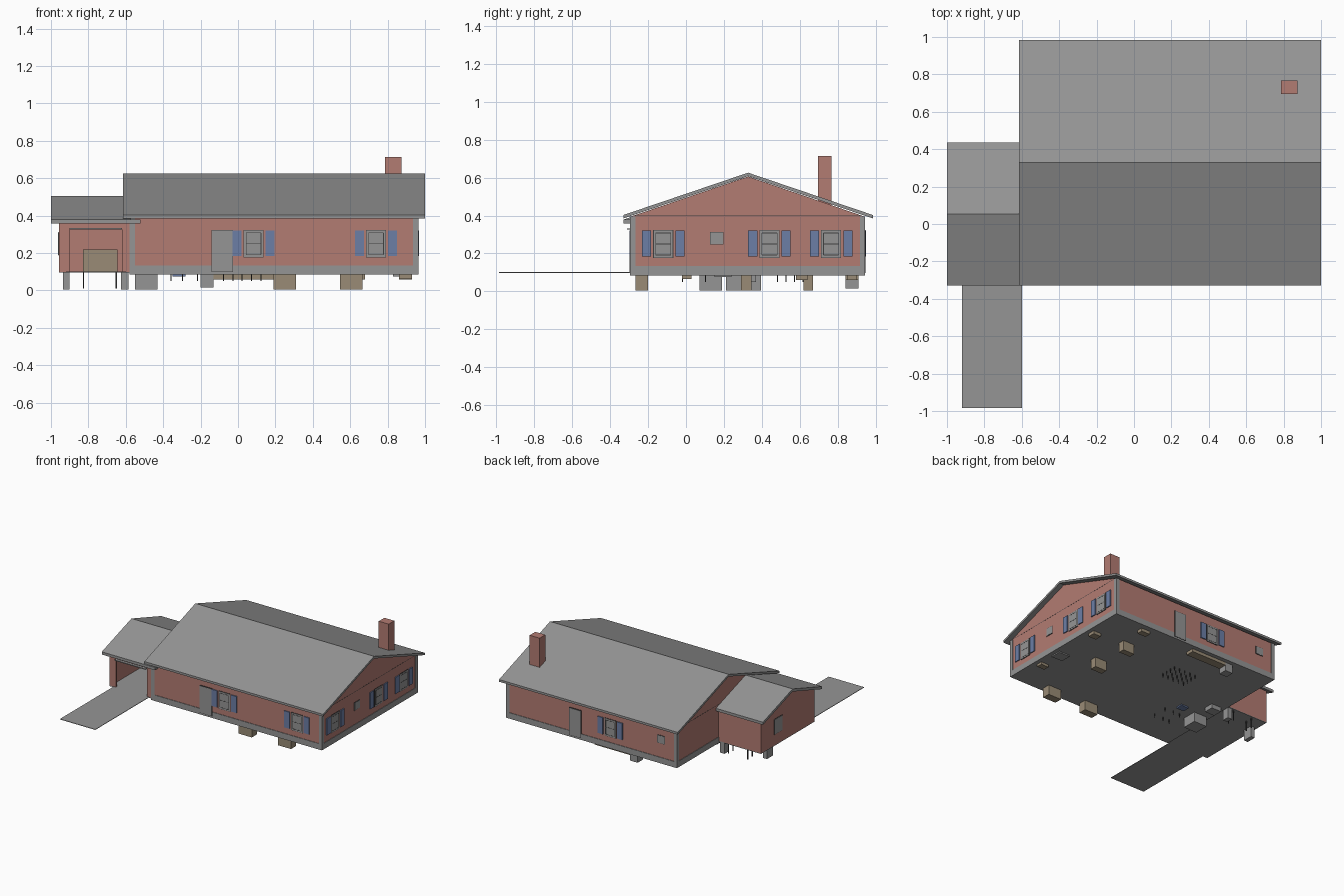
import bpy, bmesh

if "Cube" in bpy.data.objects:
    bpy.data.objects.remove(bpy.data.objects["Cube"])


def mat(name, r, g, b):
    m = bpy.data.materials.new(name)
    m.diffuse_color = (r, g, b, 1)
    m.use_nodes = True
    m.node_tree.nodes["Principled BSDF"].inputs["Base Color"].default_value = m.diffuse_color
    return m


BRICK = mat("brick red", 0.45, 0.20, 0.17)
GRAY = mat("roof gray", 0.30, 0.30, 0.30)
BLUE = mat("shutter blue", 0.15, 0.21, 0.38)
TAN = mat("wood tan", 0.32, 0.26, 0.18)
DARK = mat("dark trim", 0.05, 0.05, 0.05)


def finish(name, bm, m):
    bmesh.ops.recalc_face_normals(bm, faces=bm.faces)
    me = bpy.data.meshes.new(name)
    bm.to_mesh(me)
    bm.free()
    me.materials.append(m)
    ob = bpy.data.objects.new(name, me)
    bpy.context.collection.objects.link(ob)
    return ob


def box(name, x0, x1, y0, y1, z0, z1, m):
    bm = bmesh.new()
    bmesh.ops.create_cube(bm, size=1)
    for v in bm.verts:
        v.co = (x1 if v.co.x > 0 else x0, y1 if v.co.y > 0 else y0, z1 if v.co.z > 0 else z0)
    return finish(name, bm, m)


def extrude_x(name, profile, x0, x1, m):
    """Extrude a (y, z) profile along x."""
    bm = bmesh.new()
    f = bm.faces.new([bm.verts.new((x0, y, z)) for y, z in profile])
    r = bmesh.ops.extrude_face_region(bm, geom=[f])
    for v in r["geom"]:
        if isinstance(v, bmesh.types.BMVert):
            v.co.x = x1
    return finish(name, bm, m)


def gable_roof(name, x0, x1, y0, y1, eave, ridge, t):
    c = (y0 + y1) / 2
    extrude_x(name, [(y0, eave), (c, ridge), (y1, eave), (y1, eave - t),
                     (c, ridge - t), (y0, eave - t)], x0, x1, GRAY)


# main house body, foundation, corner posts and roof
X0, X1, Y0, Y1 = -0.575, 0.96, -0.29, 0.94
CY = 0.3275
extrude_x("house_walls", [(Y0, 0.09), (Y1, 0.09), (Y1, 0.395), (CY, 0.606), (Y0, 0.395)], X0, X1, BRICK)
box("foundation", X0 - .004, X1 + .004, Y0 - .004, Y1 + .004, 0.085, 0.133, GRAY)
for px in (X0 - .004, X1 - .024):
    for py in (Y0 - .004, Y1 - .024):
        box("corner_post", px, px + .028, py, py + .028, 0.09, 0.395, GRAY)
gable_roof("main_roof", -0.615, 1.0, -0.33, 0.985, 0.403, 0.626, 0.018)
box("chimney", 0.785, 0.875, 0.695, 0.768, 0.45, 0.715, BRICK)
for s in (X0 - .001, X1 + .0005):
    box("gable_trim_line", s, s + .0005, Y0 + .02, Y1 - .02, 0.397, 0.400, DARK)

# garage: hollow, open at the front
GX, GY = -0.958, 0.40
extrude_x("garage_left_wall", [(Y0, 0.10), (GY, 0.10), (GY, 0.37), (0.0525, 0.484), (Y0, 0.37)],
          GX, GX + .012, BRICK)
box("garage_back_wall", GX, X0, GY - .012, GY, 0.10, 0.372, BRICK)
box("garage_jamb_left", GX, -0.90, Y0, Y0 + .012, 0.10, 0.365, BRICK)
box("garage_jamb_right", -0.62, X0, Y0, Y0 + .012, 0.10, 0.365, BRICK)
box("garage_lintel", -0.90, -0.62, Y0, Y0 + .012, 0.333, 0.365, BRICK)
box("garage_floor", GX, X0, Y0, GY, 0.095, 0.102, GRAY)
box("raised_garage_door", -0.90, -0.62, -0.31, 0.0, 0.326, 0.333, GRAY)
gable_roof("garage_roof", -1.0, X0, -0.33, 0.435, 0.379, 0.505, 0.022)
box("garage_eave_end", -0.60, -0.52, -0.33, Y0, 0.357, 0.379, GRAY)
box("driveway", -0.92, -0.60, -0.985, Y0, 0.098, 0.102, GRAY)


def wall_plate(name, side, a0, a1, z0, z1, m, d=0.006):
    """Thin plate on a named wall, a0..a1 along that wall."""
    if side == "front":
        return box(name, a0, a1, Y0 - d, Y0, z0, z1, m)
    if side == "back":
        return box(name, a0, a1, Y1, Y1 + d, z0, z1, m)
    if side == "right":
        return box(name, X1, X1 + d, a0, a1, z0, z1, m)
    return box(name, GX - d, GX, a0, a1, z0, z1, m)


def window(side, c, w=0.10, z0=0.18, z1=0.32, shutters=True):
    h = w / 2
    wall_plate("window_outline", side, c - h - .003, c + h + .003, z0 - .003, z1 + .003, DARK, .003)
    wall_plate("window_pane", side, c - h, c + h, z0, z1, GRAY, .005)
    if shutters:
        zm = (z0 + z1) / 2
        for z in (z0 + .012, zm, z1 - .012):
            wall_plate("window_bar", side, c - h + .01, c + h - .01, z - .0015, z + .0015, DARK, .006)
        for s in (-1, 1):
            e = c + s * (h - .01)
            wall_plate("window_side_bar", side, e - .0015, e + .0015, z0 + .012, z1 - .012, DARK, .006)
            k = c + s * (h + .038)
            wall_plate("shutter", side, k - .024, k + .024, z0 + .005, z1, BLUE, .008)


for c in (0.083, 0.738):
    window("front", c)
for c in (-0.12, 0.44, 0.765):
    window("right", c)
window("back", 0.025)
window("right", 0.162, 0.065, 0.25, 0.31, False)
window("back", -0.435, 0.065, 0.25, 0.31, False)
window("left", 0.18, 0.10, 0.19, 0.31, False)

# front and back doors
for side, a0, a1 in (("front", -0.138, -0.03), ("back", 0.29, 0.39)):
    wall_plate("door_outline", side, a0 - .004, a1 + .004, 0.098, 0.324, DARK, .005)
    wall_plate("door", side, a0, a1, 0.102, 0.32, GRAY, .007)

# furniture standing below floor level
for n, x0, x1, y0, y1, z0, m in (
        ("nightstand", 0.545, 0.665, -0.265, -0.20, 0.005, TAN),
        ("dresser", 0.19, 0.31, -0.265, -0.20, 0.005, TAN),
        ("bedroom_chest", 0.56, 0.665, 0.62, 0.67, 0.005, TAN),
        ("hall_chest", 0.56, 0.665, 0.29, 0.345, 0.005, TAN),
        ("low_cabinet", 0.60, 0.68, 0.85, 0.90, 0.06, TAN),
        ("side_cabinet", 0.86, 0.93, 0.58, 0.64, 0.06, TAN),
        ("bath_cabinet", 0.86, 0.93, -0.02, 0.03, 0.065, TAN),
        ("bathtub", 0.83, 0.93, 0.15, 0.24, 0.075, GRAY),
        ("kitchen_counter", -0.13, 0.19, 0.84, 0.91, 0.06, TAN),
        ("refrigerator", -0.20, -0.13, 0.84, 0.91, 0.015, GRAY),
        ("sofa", -0.55, -0.43, 0.07, 0.19, 0.005, GRAY),
        ("armchair", -0.54, -0.45, 0.29, 0.37, 0.05, GRAY),
        ("blue_seat", -0.35, -0.28, 0.16, 0.22, 0.075, BLUE),
        ("washer", -0.935, -0.90, 0.21, 0.29, 0.005, GRAY),
        ("dryer", -0.625, -0.585, 0.34, 0.395, 0.005, GRAY)):
    box(n, x0, x1, y0, y1, z0, 0.10, m)

# workbench in the garage with thin legs
box("workbench", -0.83, -0.645, 0.32, 0.385, 0.10, 0.22, TAN)
for x in (-0.83, -0.655):
    for y in (0.32, 0.378):
        box("workbench_leg", x, x + .007, y, y + .007, 0.01, 0.10, DARK)

# dining and coffee table legs
for i in range(5):
    for j in range(4):
        x, y = -0.08 + i * .05, 0.48 + j * .045
        box("dining_leg", x, x + .005, y, y + .005, 0.05, 0.09, DARK)
for x in (-0.36, -0.30, -0.22):
    for y in (-0.02, 0.10):
        box("table_leg", x, x + .005, y, y + .005, 0.05, 0.09, DARK)
